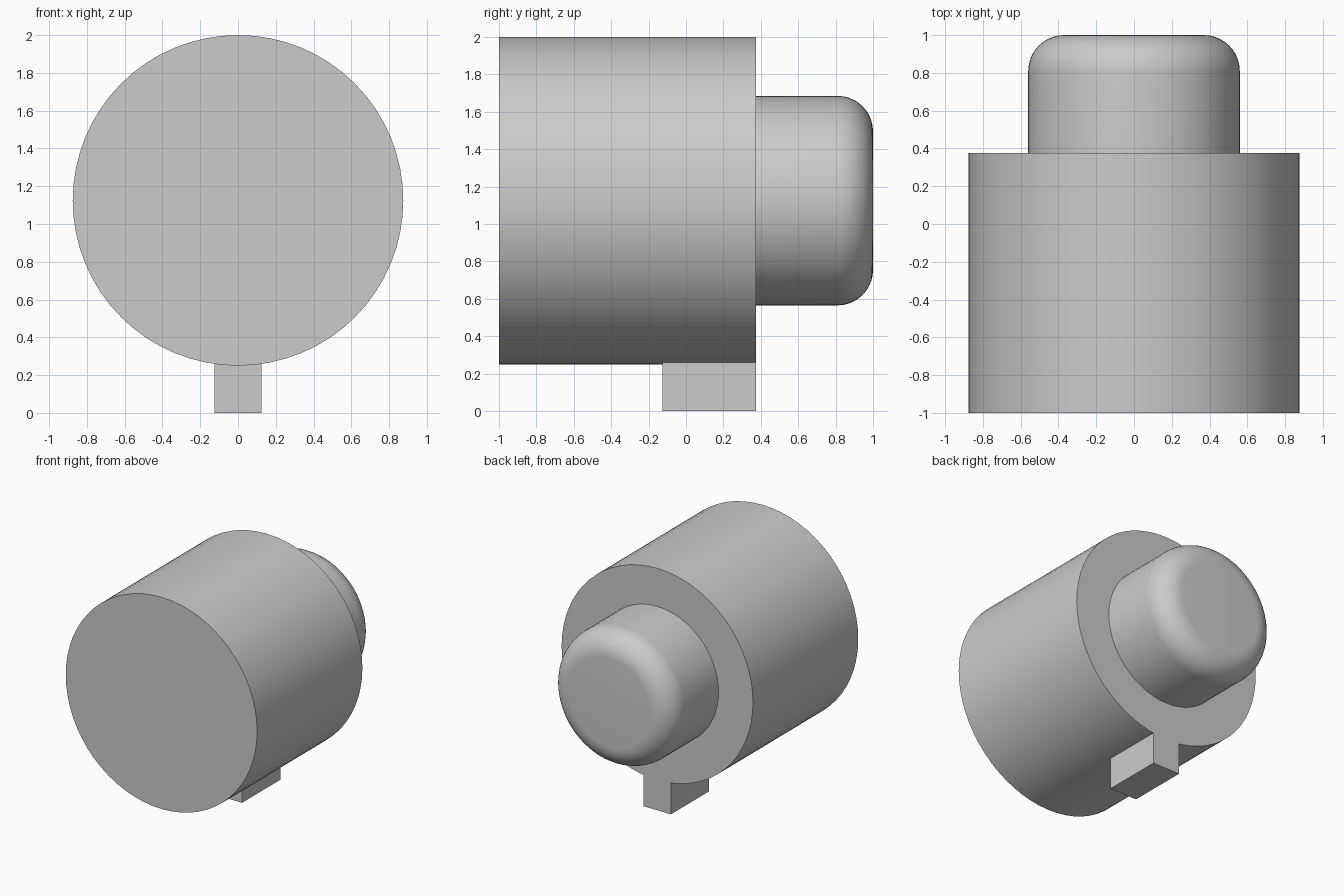
import bpy, bmesh
from math import pi, sin, cos, radians

old = bpy.data.objects.get("Cube")
if old:
    bpy.data.objects.remove(old, do_unlink=True)

AXIS_Z = 1.125   # height of the shared axis
SHOULDER = 0.375  # y where the body ends and the knob starts

grey = bpy.data.materials.new("plain grey")
grey.use_nodes = True
colour = (0.6, 0.6, 0.6, 1)
grey.diffuse_color = colour
grey.node_tree.nodes["Principled BSDF"].inputs["Base Color"].default_value = colour


def finish(name, bm):
    bmesh.ops.recalc_face_normals(bm, faces=bm.faces)
    mesh = bpy.data.meshes.new(name)
    bm.to_mesh(mesh)
    bm.free()
    mesh.materials.append(grey)
    obj = bpy.data.objects.new(name, mesh)
    bpy.context.collection.objects.link(obj)
    return obj


def turned(name, profile, segments=64):
    """Turn (radius, y) points round the axis and cap both ends."""
    bm = bmesh.new()
    rings = [[bm.verts.new((r * sin(2 * pi * i / segments), y,
                            AXIS_Z + r * cos(2 * pi * i / segments)))
              for i in range(segments)] for r, y in profile]
    for a, b in zip(rings, rings[1:]):
        for i in range(segments):
            j = (i + 1) % segments
            bm.faces.new((a[i], a[j], b[j], b[i]))
    bm.faces.new(rings[0])
    bm.faces.new(rings[-1])
    obj = finish(name, bm)
    bpy.ops.object.select_all(action='DESELECT')
    obj.select_set(True)
    bpy.context.view_layer.objects.active = obj
    bpy.ops.object.shade_smooth_by_angle(angle=radians(30))
    return obj


# Main barrel
turned("barrel", [(0.875, -1), (0.875, SHOULDER)])

# Rear knob with a rounded rim
radius, fillet, steps = 0.56, 0.19, 10
rim = [(radius - fillet + fillet * cos(pi / 2 * k / steps),
        1 - fillet + fillet * sin(pi / 2 * k / steps)) for k in range(steps + 1)]
turned("knob", [(radius, SHOULDER - 0.02)] + rim)

# Locating key under the barrel, flush with the shoulder
bm = bmesh.new()
bmesh.ops.create_cube(bm, size=1)
for v in bm.verts:
    v.co = (v.co.x * 0.25, v.co.y * 0.5 + 0.125, (v.co.z + 0.5) * 0.3)
finish("locating_key", bm)
